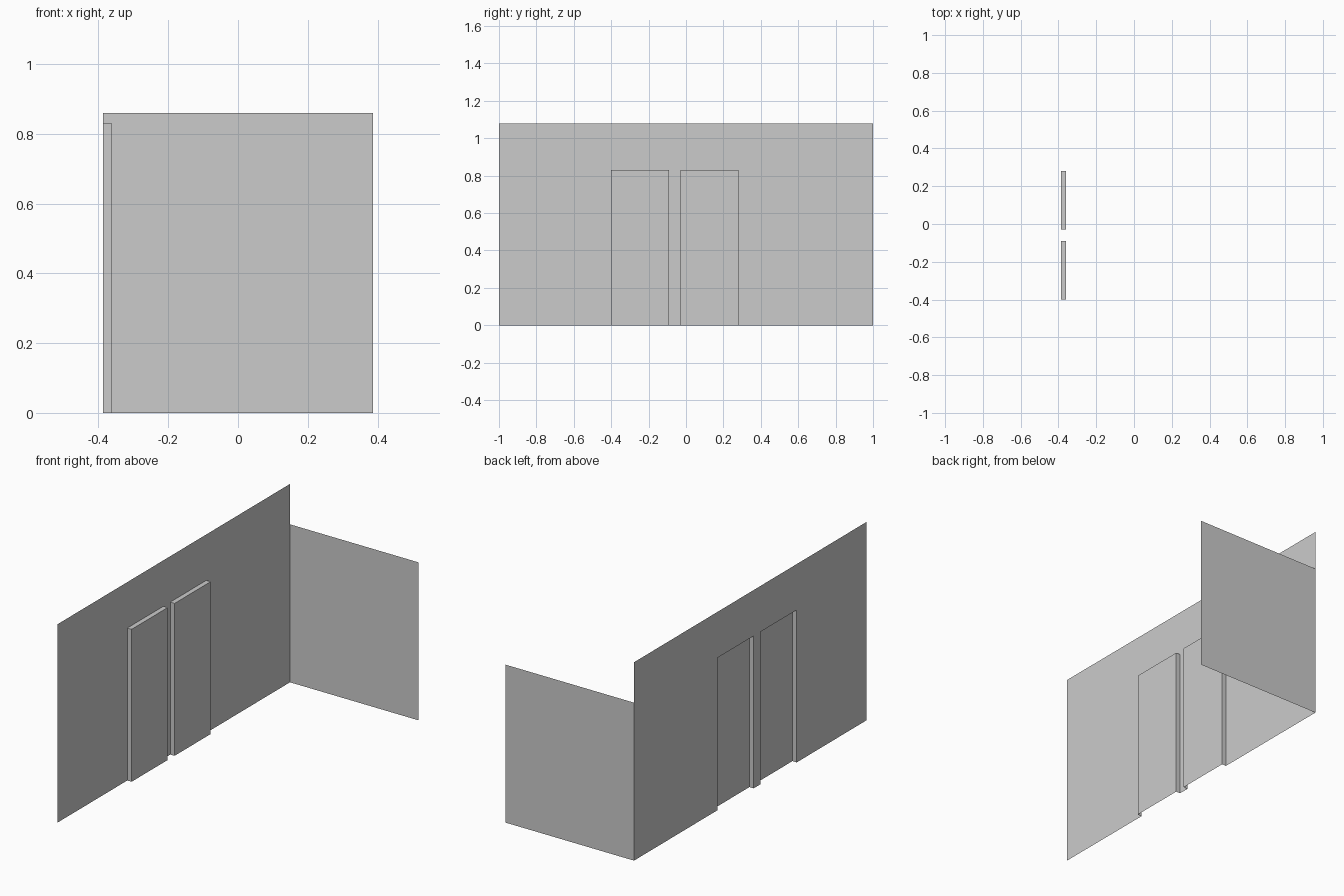
import bpy, bmesh

cube = bpy.data.objects.get("Cube")
if cube:
    bpy.data.objects.remove(cube, do_unlink=True)

grey = bpy.data.materials.new("plain_grey")
grey.use_nodes = True
grey.diffuse_color = (0.6, 0.6, 0.6, 1)
grey.node_tree.nodes["Principled BSDF"].inputs["Base Color"].default_value = (0.6, 0.6, 0.6, 1)

X_WALL, X_DOOR, X_END = -0.387, -0.361, 0.387
WALL_TOP, PANEL_TOP, DOOR_TOP = 1.08, 0.86, 0.83
DOORS = {"front_door_recess": (-0.4, -0.09), "rear_door_recess": (-0.03, 0.28)}


def make(name, polygons):
    """Build an object from a list of flat polygons."""
    bm = bmesh.new()
    for poly in polygons:
        bm.faces.new([bm.verts.new(p) for p in poly])
    bmesh.ops.remove_doubles(bm, verts=bm.verts, dist=0.0001)
    mesh = bpy.data.meshes.new(name)
    bm.to_mesh(mesh)
    bm.free()
    mesh.materials.append(grey)
    obj = bpy.data.objects.new(name, mesh)
    bpy.context.collection.objects.link(obj)
    return obj


def upright(x, y0, y1, z0, z1):
    """Rectangle facing +x."""
    return [(x, y0, z0), (x, y1, z0), (x, y1, z1), (x, y0, z1)]


# Long wall: one outline that steps around the two door openings
outline = [(-1, 0)]
for y0, y1 in DOORS.values():
    outline += [(y0, 0), (y0, DOOR_TOP), (y1, DOOR_TOP), (y1, 0)]
outline += [(1, 0), (1, WALL_TOP), (-1, WALL_TOP)]
make("long_wall", [[(X_WALL, y, z) for y, z in outline]])

# Door recesses: door face, two side reveals and a head, open underneath
for name, (y0, y1) in DOORS.items():
    faces = [upright(X_DOOR, y0, y1, 0, DOOR_TOP)]
    faces.append([(X_WALL, y0, 0), (X_DOOR, y0, 0), (X_DOOR, y0, DOOR_TOP), (X_WALL, y0, DOOR_TOP)])
    faces.append([(X_DOOR, y1, 0), (X_WALL, y1, 0), (X_WALL, y1, DOOR_TOP), (X_DOOR, y1, DOOR_TOP)])
    faces.append([(X_WALL, y0, DOOR_TOP), (X_DOOR, y0, DOOR_TOP), (X_DOOR, y1, DOOR_TOP), (X_WALL, y1, DOOR_TOP)])
    make(name, faces)

# Lower end wall
make("end_wall", [[(X_WALL, 1, 0), (X_END, 1, 0), (X_END, 1, PANEL_TOP), (X_WALL, 1, PANEL_TOP)]])

# Thin flat fitting on the outer side: post, rails and hanging pegs
relief = [(0.97, 0.76), (0.28, 0.76), (0.28, 0.73), (0.44, 0.74), (0.44, 0.64),
          (0.53, 0.64), (0.53, 0.74), (0.86, 0.74), (0.86, 0.6), (0.28, 0.59), (0.28, 0.57),
          (0.38, 0.57), (0.38, 0.49), (0.44, 0.47), (0.44, 0.57),
          (0.57, 0.57), (0.57, 0.49), (0.62, 0.47), (0.62, 0.57),
          (0.64, 0.57), (0.64, 0.47), (0.7, 0.48), (0.7, 0.57),
          (0.97, 0.57), (0.95, 0.6), (0.95, 0.73)]
make("wall_fitting", [[(X_WALL - 0.001, y, z) for y, z in relief]])
